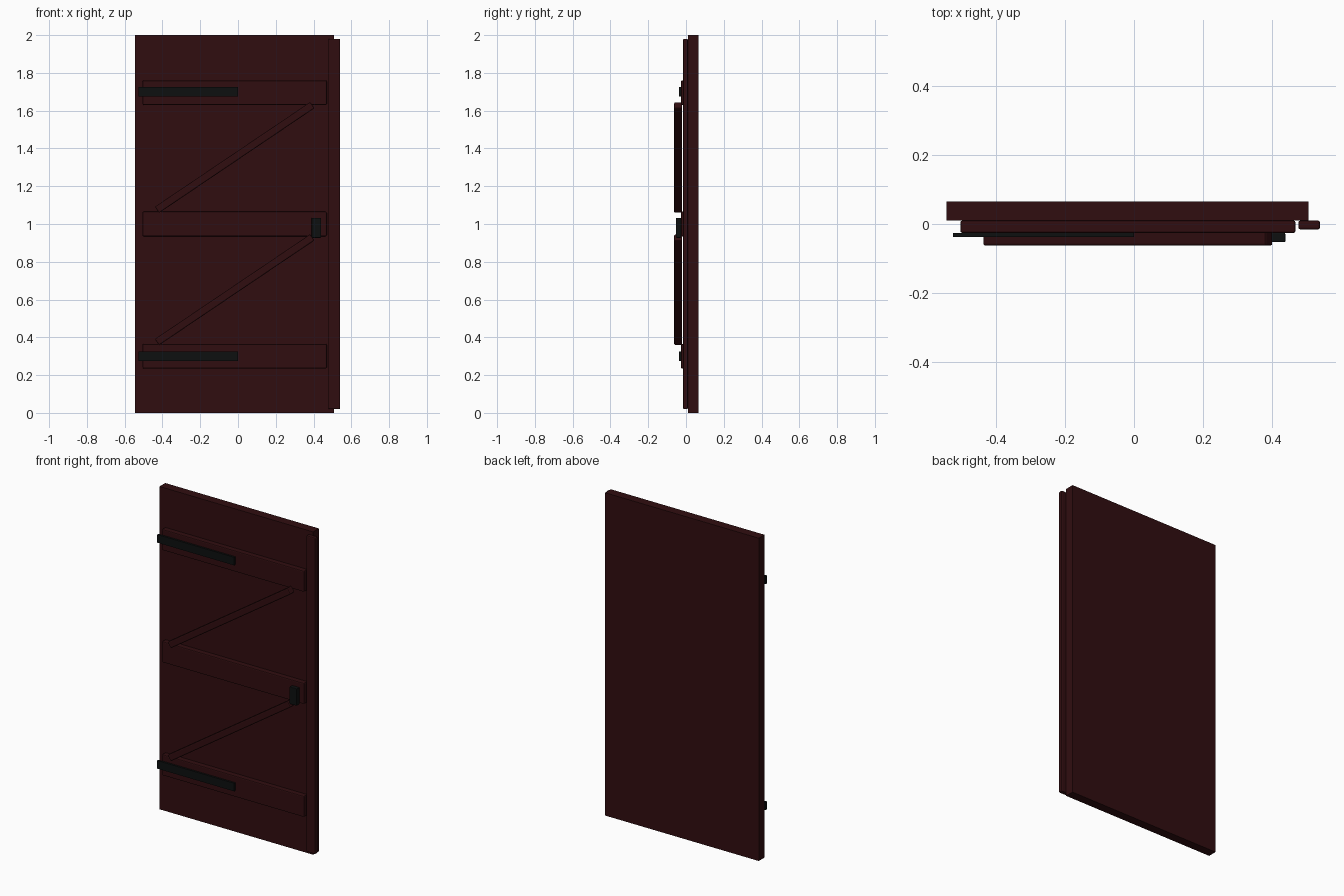
import bpy
from math import radians
from mathutils import Matrix, Vector

cube = bpy.data.objects.get("Cube")
if cube:
    bpy.data.objects.remove(cube, do_unlink=True)


def make_material(name, color):
    mat = bpy.data.materials.new(name)
    mat.use_nodes = True
    mat.diffuse_color = color
    mat.node_tree.nodes["Principled BSDF"].inputs["Base Color"].default_value = color
    return mat


wood = make_material("dark red wood", (0.03, 0.004, 0.005, 1))
iron = make_material("black iron", (0.004, 0.005, 0.005, 1))


def box(name, x, y, z, mat, bevel=0, tilt=0):
    """Box from (min, max) ranges, optionally tilted in the door plane."""
    bpy.ops.mesh.primitive_cube_add(size=1)
    obj = bpy.context.object
    obj.name = obj.data.name = name
    size = Vector([r[1] - r[0] for r in (x, y, z)])
    obj.data.transform(Matrix.Diagonal(size).to_4x4())
    obj.location = [sum(r) / 2 for r in (x, y, z)]
    obj.rotation_euler.y = -tilt
    obj.data.materials.append(mat)
    if bevel:
        mod = obj.modifiers.new("soft edges", "BEVEL")
        mod.width, mod.segments = bevel, 2
    return obj


# Door panel and the strip that covers the closing edge
box("door_panel", (-0.545, 0.508), (0.01, 0.066), (0, 2), wood)
box("closing_strip", (0.478, 0.541), (-0.016, 0.01), (0.02, 1.98), wood, 0.006)

# Three horizontal rails
for name, z in (("lower", 0.3), ("middle", 1.0), ("upper", 1.695)):
    box(name + "_rail", (-0.505, 0.47), (-0.026, 0.01),
        (z - 0.065, z + 0.065), wood, 0.006)

# Diagonal braces lying across the rails
for name, z in (("lower", 0.652), ("upper", 1.352)):
    box(name + "_brace", (-0.514, 0.478), (-0.063, -0.02),
        (z - 0.02, z + 0.02), wood, 0.006, radians(34))

# Iron hinge straps
for name, z in (("lower", 0.3), ("upper", 1.7)):
    box(name + "_hinge_strap", (-0.527, 0), (-0.038, -0.026),
        (z - 0.025, z + 0.025), iron)

# Latch block on the middle rail
box("latch", (0.39, 0.44), (-0.053, -0.026), (0.927, 1.033), iron, 0.003)
